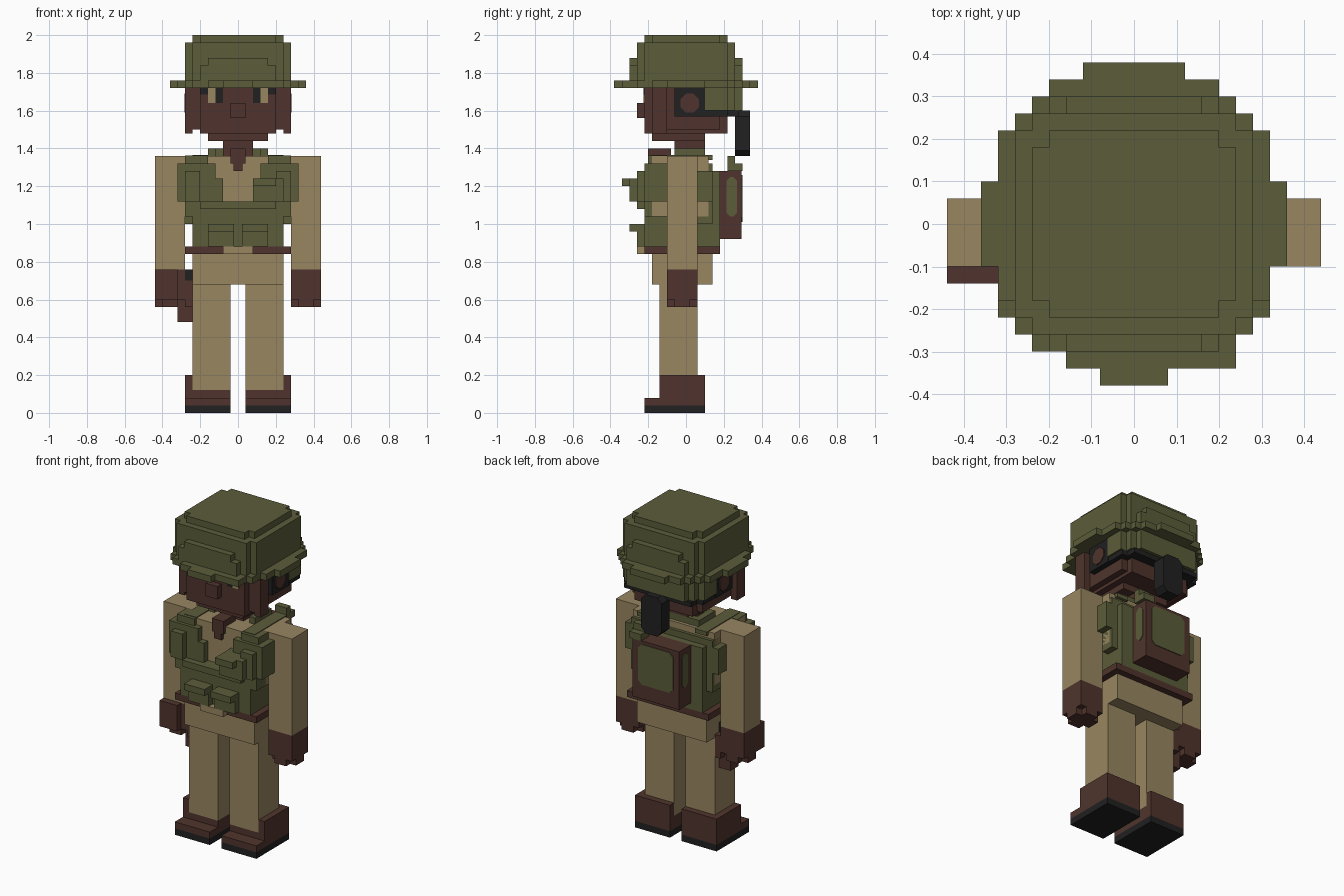
import bpy, bmesh, math
from mathutils import Matrix, Vector


def material(name, rgb):
    m = bpy.data.materials.new(name)
    m.diffuse_color = (*rgb, 1)
    return m


OLIVE = material("olive green", (0.105, 0.107, 0.042))
TAN = material("tan cloth", (0.314, 0.238, 0.120))
BROWN = material("dark brown", (0.080, 0.034, 0.026))
BLACK = material("black", (0.015, 0.015, 0.015))


def finish(name, bm, mat):
    me = bpy.data.meshes.new(name)
    bm.to_mesh(me)
    bm.free()
    me.materials.append(mat)
    ob = bpy.data.objects.new(name, me)
    bpy.context.collection.objects.link(ob)
    return ob


def blocks(name, mat, *boxes, mirror=False):
    """One object made of boxes given as (x0, x1, y0, y1, z0, z1)."""
    bm = bmesh.new()
    for b in boxes:
        spans = [(b[0], b[1])] + ([(-b[1], -b[0])] if mirror else [])
        for x0, x1 in spans:
            lo, hi = Vector((x0, b[2], b[4])), Vector((x1, b[3], b[5]))
            mat4 = Matrix.Translation((lo + hi) / 2) @ Matrix.Diagonal((*(hi - lo), 1))
            bmesh.ops.create_cube(bm, size=1, matrix=mat4)
    return finish(name, bm, mat)


def plate(name, mat, axis, a, b, c0, c1, cut):
    """Thin plate with cut corners; a, b are spans across, c0..c1 its depth along axis."""
    (a0, a1), (b0, b1) = a, b
    outline = [(a0 + cut, b0), (a1 - cut, b0), (a1, b0 + cut), (a1, b1 - cut),
               (a1 - cut, b1), (a0 + cut, b1), (a0, b1 - cut), (a0, b0 + cut)]
    bm = bmesh.new()
    rings = []
    for c in (c0, c1):
        rings.append([bm.verts.new((c, u, v) if axis == "x" else (u, c, v)) for u, v in outline])
    bm.faces.new(rings[0])
    bm.faces.new(rings[1])
    for i in range(8):
        j = (i + 1) % 8
        bm.faces.new((rings[0][i], rings[0][j], rings[1][j], rings[1][i]))
    bmesh.ops.recalc_face_normals(bm, faces=bm.faces)
    return finish(name, bm, mat)


# Boots and legs
blocks("boot_soles", BLACK, (0.04, 0.28, -0.22, 0.10, 0, 0.04), mirror=True)
blocks("boots", BROWN,
       (0.04, 0.28, -0.22, 0.10, 0.04, 0.08),
       (0.04, 0.28, -0.14, 0.10, 0.08, 0.12),
       (0.24, 0.28, -0.14, 0.10, 0.12, 0.20),
       (0.04, 0.24, 0.06, 0.10, 0.12, 0.20), mirror=True)
blocks("trouser_legs", TAN, (0.04, 0.24, -0.14, 0.06, 0.12, 0.68), mirror=True)
blocks("hips", TAN, (-0.24, 0.24, -0.18, 0.14, 0.68, 0.84))

# Belt, buckle and holster
blocks("belt", BROWN, (-0.28, 0.28, -0.22, 0.18, 0.84, 0.88))
blocks("belt_buckle", TAN, (-0.08, 0.08, -0.26, -0.22, 0.84, 0.88))
blocks("holster", BROWN, (-0.28, -0.24, -0.10, 0.06, 0.56, 0.70),
       (-0.32, -0.24, -0.06, 0.02, 0.48, 0.60))
blocks("holster_grip", BLACK, (-0.28, -0.24, -0.10, 0.02, 0.70, 0.76))

# Arms and hands
blocks("sleeves", TAN, (0.28, 0.44, -0.10, 0.06, 0.76, 1.36), mirror=True)
blocks("hands", BROWN, (0.28, 0.44, -0.10, 0.06, 0.60, 0.76),
       (0.28, 0.44, -0.06, 0.02, 0.56, 0.60),
       (0.32, 0.40, -0.10, 0.06, 0.56, 0.60), mirror=True)
blocks("gripping_thumb", BROWN, (-0.44, -0.32, -0.14, -0.10, 0.60, 0.76))

# Shirt and open collar
blocks("shirt", TAN, (-0.28, 0.28, -0.18, 0.12, 1.04, 1.36))
blocks("open_collar", BROWN, (-0.04, 0.04, -0.20, -0.08, 1.32, 1.40),
       (-0.025, 0.025, -0.20, -0.16, 1.28, 1.32))

# Vest: front and back body, then stepped side wings and shoulder straps
blocks("vest_body", OLIVE,
       (-0.24, 0.24, -0.22, 0.18, 0.88, 1.04),
       (-0.24, 0.24, -0.22, -0.17, 1.04, 1.12),
       (-0.24, 0.24, 0.11, 0.18, 1.04, 1.28),
       (-0.24, 0.24, 0.11, 0.14, 1.28, 1.32))
blocks("vest_sides", OLIVE,
       (0.08, 0.28, -0.22, -0.17, 1.08, 1.24),
       (0.12, 0.28, -0.22, -0.17, 1.20, 1.32),
       (0.16, 0.28, -0.20, -0.10, 1.24, 1.362),
       (0.24, 0.28, -0.22, -0.10, 1.04, 1.32),
       (0.28, 0.32, -0.22, -0.10, 1.12, 1.32),
       (0.20, 0.28, -0.26, -0.22, 1.12, 1.28),
       (0.24, 0.28, 0.06, 0.14, 1.00, 1.32),
       (0.28, 0.32, 0.06, 0.14, 1.12, 1.28),
       (0.16, 0.24, -0.18, 0.14, 1.34, 1.365),
       (0.12, 0.16, -0.06, 0.10, 1.36, 1.40), mirror=True)
blocks("collar_back", OLIVE, (-0.16, 0.16, 0.06, 0.10, 1.36, 1.40))
blocks("waist_pouches", OLIVE, (0.02, 0.16, -0.26, -0.22, 0.88, 1.00),
       (0.02, 0.16, -0.30, -0.26, 0.96, 1.00), mirror=True)
blocks("chest_pouch", OLIVE, (0.08, 0.24, -0.30, -0.22, 1.12, 1.24),
       (0.08, 0.20, -0.34, -0.30, 1.20, 1.24))
blocks("chest_band", OLIVE, (-0.20, 0.20, -0.26, -0.22, 1.08, 1.12))

# Backpack with rounded panels
blocks("backpack", BROWN, (-0.16, 0.16, 0.18, 0.295, 0.92, 1.28))
plate("backpack_back_panel", OLIVE, "y", (-0.12, 0.12), (1.01, 1.26), 0.293, 0.30, 0.025)
for side, x in (("left", -0.16), ("right", 0.16)):
    plate(f"backpack_{side}_panel", OLIVE, "x", (0.215, 0.27), (1.04, 1.25), x - 0.004, x + 0.004, 0.02)
blocks("backpack_strap", OLIVE, (0.10, 0.18, 0.22, 0.26, 1.28, 1.36),
       (0.10, 0.18, 0.26, 0.30, 1.28, 1.32))

# Head, neck and face
blocks("neck", BROWN, (-0.08, 0.08, -0.06, 0.10, 1.36, 1.46))
blocks("head", BROWN,
       (-0.16, 0.16, -0.18, 0.10, 1.44, 1.48),
       (-0.20, 0.20, -0.22, 0.22, 1.48, 1.72),
       (-0.24, 0.24, -0.18, 0.18, 1.50, 1.72))
blocks("nose", BROWN, (-0.04, 0.04, -0.26, -0.22, 1.56, 1.64))
blocks("cheek_straps", BROWN, (0.24, 0.28, -0.18, -0.10, 1.48, 1.72), mirror=True)
blocks("eye_whites", TAN, (0.12, 0.16, -0.224, -0.218, 1.64, 1.72), mirror=True)
blocks("pupils_and_brows", BLACK, (0.08, 0.12, -0.224, -0.218, 1.64, 1.72),
       (0.16, 0.20, -0.224, -0.218, 1.685, 1.72), mirror=True)

# Headset: ear cups, nape band and hanging radio block
blocks("ear_cups", BLACK, (0.23, 0.276, -0.06, 0.10, 1.57, 1.72), mirror=True)
for side, x in (("left", -0.278), ("right", 0.278)):
    plate(f"{side}_ear_disc", BROWN, "x", (-0.03, 0.07), (1.59, 1.69), x - 0.004, x + 0.004, 0.03)
blocks("nape_band", BLACK, (-0.27, 0.27, 0.10, 0.22, 1.57, 1.60),
       (-0.23, 0.23, 0.22, 0.28, 1.57, 1.60))
plate("radio_block", BLACK, "y", (-0.07, 0.07), (1.36, 1.60), 0.26, 0.34, 0.03)

# Helmet: stepped dome, lower nape and stepped brim
blocks("helmet_dome", OLIVE,
       (-0.28, 0.28, -0.22, 0.22, 1.72, 1.96),
       (-0.24, 0.24, -0.26, 0.26, 1.72, 1.96),
       (-0.24, 0.24, -0.18, 0.18, 1.96, 2.00),
       (-0.20, 0.20, -0.22, 0.22, 1.96, 2.00),
       (-0.20, 0.20, -0.30, 0.30, 1.72, 1.84),
       (-0.16, 0.16, -0.30, 0.30, 1.84, 1.88))
blocks("helmet_nape", OLIVE,
       (-0.28, 0.28, 0.10, 0.22, 1.60, 1.72),
       (-0.24, 0.24, 0.20, 0.26, 1.60, 1.72),
       (-0.20, 0.20, 0.24, 0.30, 1.60, 1.72))
blocks("helmet_brim", OLIVE,
       (-0.36, 0.36, -0.10, 0.10, 1.72, 1.76),
       (-0.32, 0.32, -0.18, 0.22, 1.72, 1.76),
       (-0.28, 0.28, -0.26, 0.26, 1.72, 1.76),
       (-0.24, 0.24, -0.30, 0.30, 1.72, 1.76),
       (-0.16, 0.24, -0.34, -0.30, 1.72, 1.76),
       (-0.20, 0.20, 0.30, 0.34, 1.72, 1.76),
       (-0.12, 0.12, 0.34, 0.38, 1.72, 1.76),
       (-0.08, 0.08, -0.38, -0.34, 1.72, 1.76))
